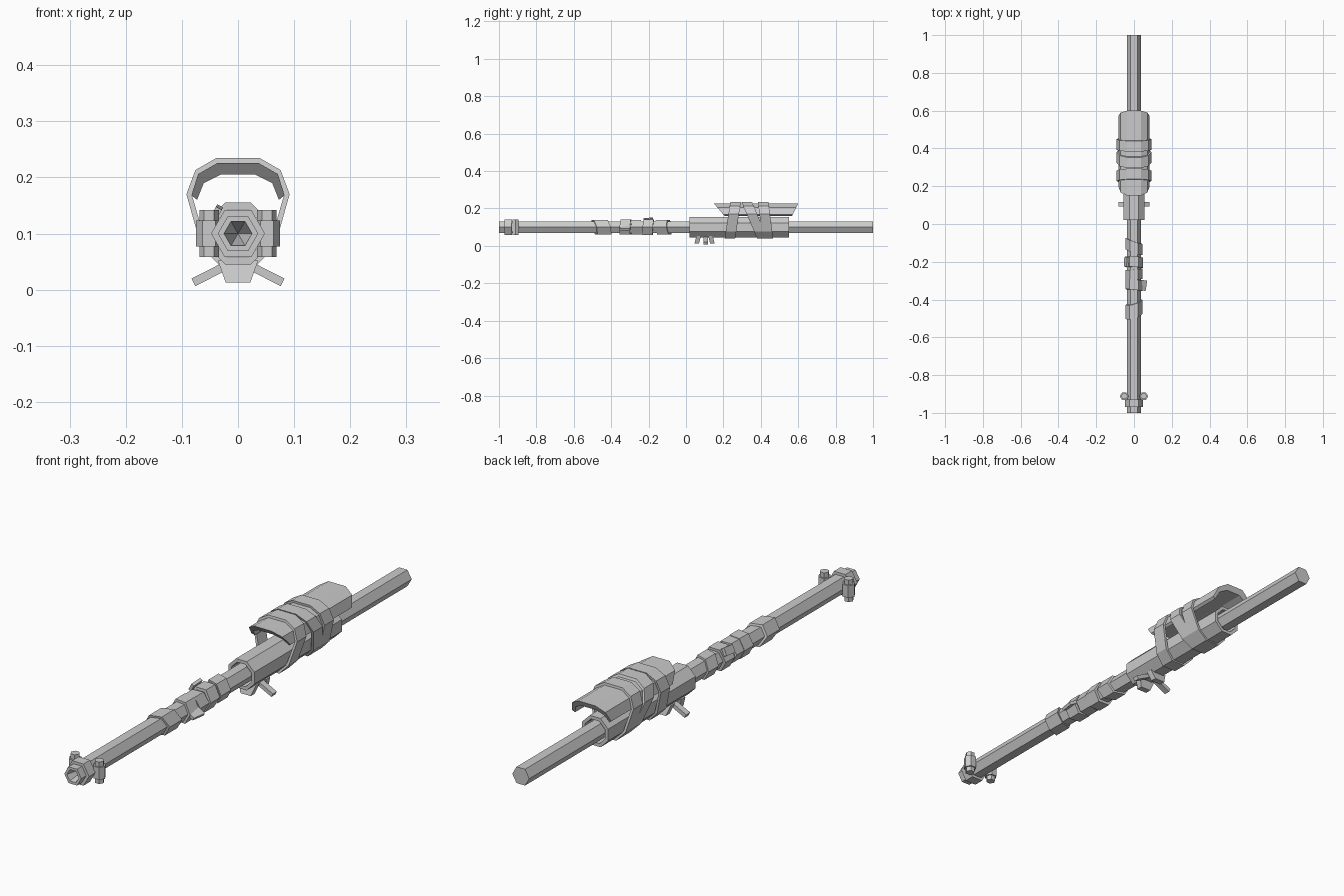
import bpy, bmesh, math
from mathutils import Matrix

if "Cube" in bpy.data.objects:
    bpy.data.objects.remove(bpy.data.objects["Cube"])

AXIS = 0.1  # height of the barrel axis


def finish(bm, name):
    bmesh.ops.recalc_face_normals(bm, faces=bm.faces[:])
    me = bpy.data.meshes.new(name)
    bm.to_mesh(me)
    bm.free()
    ob = bpy.data.objects.new(name, me)
    bpy.context.collection.objects.link(ob)
    return ob


def loft(name, rings, closed=False):
    """Skin a list of equal-length point loops; cap the ends or join them."""
    bm = bmesh.new()
    vs = [[bm.verts.new(p) for p in r] for r in rings]
    n = len(rings[0])
    pairs = list(zip(vs, vs[1:])) + ([(vs[-1], vs[0])] if closed else [])
    for a, b in pairs:
        for i in range(n):
            j = (i + 1) % n
            bm.faces.new((a[i], a[j], b[j], b[i]))
    if not closed:
        bm.faces.new(vs[0])
        bm.faces.new(vs[-1])
    return finish(bm, name)


def poly(n, r, turn=0.0):
    return [(r * math.cos(turn + i * math.tau / n),
             AXIS + r * math.sin(turn + i * math.tau / n)) for i in range(n)]


def at(profile, y, sx=0.0, sz=0.0, zc=AXIS):
    return [(x, y + sx * x + sz * (z - zc), z) for x, z in profile]


def band(name, outer, inner, y0, y1, sx=0.0, sz=0.0, zc=AXIS):
    """Closed hoop between two profiles, its plane tilted by sx and sz."""
    return loft(name, [at(outer, y0, sx, sz, zc), at(outer, y1, sx, sz, zc),
                       at(inner, y1, sx, sz, zc), at(inner, y0, sx, sz, zc)], True)


def mirrored(half):
    return half + [(-x, z) for x, z in reversed(half)]


def box(name, loc, size, rot=(0, 0, 0)):
    bpy.ops.mesh.primitive_cube_add(size=1, location=loc, rotation=rot)
    ob = bpy.context.object
    ob.name = name
    ob.scale = size


# Barrel with a tapering bore
loft("barrel", [at(poly(6, 0.036), 1), at(poly(6, 0.036), -1),
                at(poly(6, 0.025), -1), at(poly(6, 0.0005), -0.9)])
band("muzzle_collar", poly(6, 0.048), poly(6, 0.034), -0.97, -0.93)

# Small upright posts beside the muzzle
for side in (-1, 1):
    bm = bmesh.new()
    for r, h in ((0.0175, 0.084), (0.0235, 0.047)):
        bmesh.ops.create_cone(bm, cap_ends=True, segments=6, radius1=r, radius2=r, depth=h,
                              matrix=Matrix.Translation((side * 0.0515, -0.912, AXIS))
                              @ Matrix.Rotation(math.pi / 6 * 0, 4, 'Z')
                              @ Matrix.Rotation(math.pi / 2, 4, 'Z'))
    finish(bm, "muzzle_post")

# Wrappings round the barrel
for y0, y1, sx, sz, r in ((-0.49, -0.415, 0.3, -0.25, 0.045),
                          (-0.35, -0.295, -0.12, 0.05, 0.046),
                          (-0.295, -0.24, 0.1, -0.05, 0.044),
                          (-0.23, -0.175, -0.05, 0.08, 0.048),
                          (-0.15, -0.09, -0.35, -0.1, 0.044)):
    band("grip_wrap", poly(6, r), poly(6, 0.034), y0, y1, sx, sz)
box("wrap_end_right", (0.048, -0.325, 0.095), (0.034, 0.055, 0.012), (0, 0.5, -0.15))
box("wrap_end_left", (-0.04, -0.2, 0.134), (0.012, 0.05, 0.03), (0.1, 0.5, 0))

# Receiver: octagonal sleeve
band("receiver", poly(8, 0.0595, math.pi / 8), poly(8, 0.046, math.pi / 8), 0.02, 0.55)

# Arched cover over the receiver, ends cut on a slant
arch_out = [(0.083, 0.168), (0.071, 0.206), (0.036, 0.226)]
arch_in = [(0.073, 0.160), (0.061, 0.190), (0.031, 0.205)]
arch = mirrored(arch_out) + list(reversed(mirrored(arch_in)))
bm = bmesh.new()
ends = []
for y, s in ((0.15, -0.85), (0.6, 0.5)):
    ends.append([bm.verts.new((x, y + s * (z - 0.226), z)) for x, z in arch])
n = len(arch)
for i in range(n):
    j = (i + 1) % n
    bm.faces.new((ends[0][i], ends[0][j], ends[1][j], ends[1][i]))
for e in ends:
    for i in range(n // 2 - 1):
        bm.faces.new((e[i], e[i + 1], e[n - 2 - i], e[n - 1 - i]))
finish(bm, "top_cover")

# Straps holding the cover to the receiver
strap_out = mirrored([(0.030, 0.040), (0.066, 0.078), (0.092, 0.170),
                      (0.076, 0.213), (0.038, 0.235)])
strap_in = mirrored([(0.025, 0.047), (0.057, 0.083), (0.082, 0.168),
                     (0.069, 0.205), (0.035, 0.225)])
for top, bottom in ((0.265, 0.235), (0.325, 0.408), (0.412, 0.438)):
    band("strap", strap_out, strap_in, top - 0.028, top + 0.028,
         0, (top - bottom) / 0.195, 0.235)

# Trigger mount: two tapered plates with splayed legs between
plate = mirrored([(0.022, 0.013), (0.036, 0.052)])
for y, lean in ((0.055, 0.25), (0.12, -0.25)):
    loft("trigger_plate", [at(plate, y, 0, lean, 0.05), at(plate, y + 0.024, 0, lean, 0.05)])
for side in (-1, 1):
    box("trigger_leg", (side * 0.05, 0.105, 0.028), (0.066, 0.024, 0.015),
        (0, side * math.radians(27), 0))
